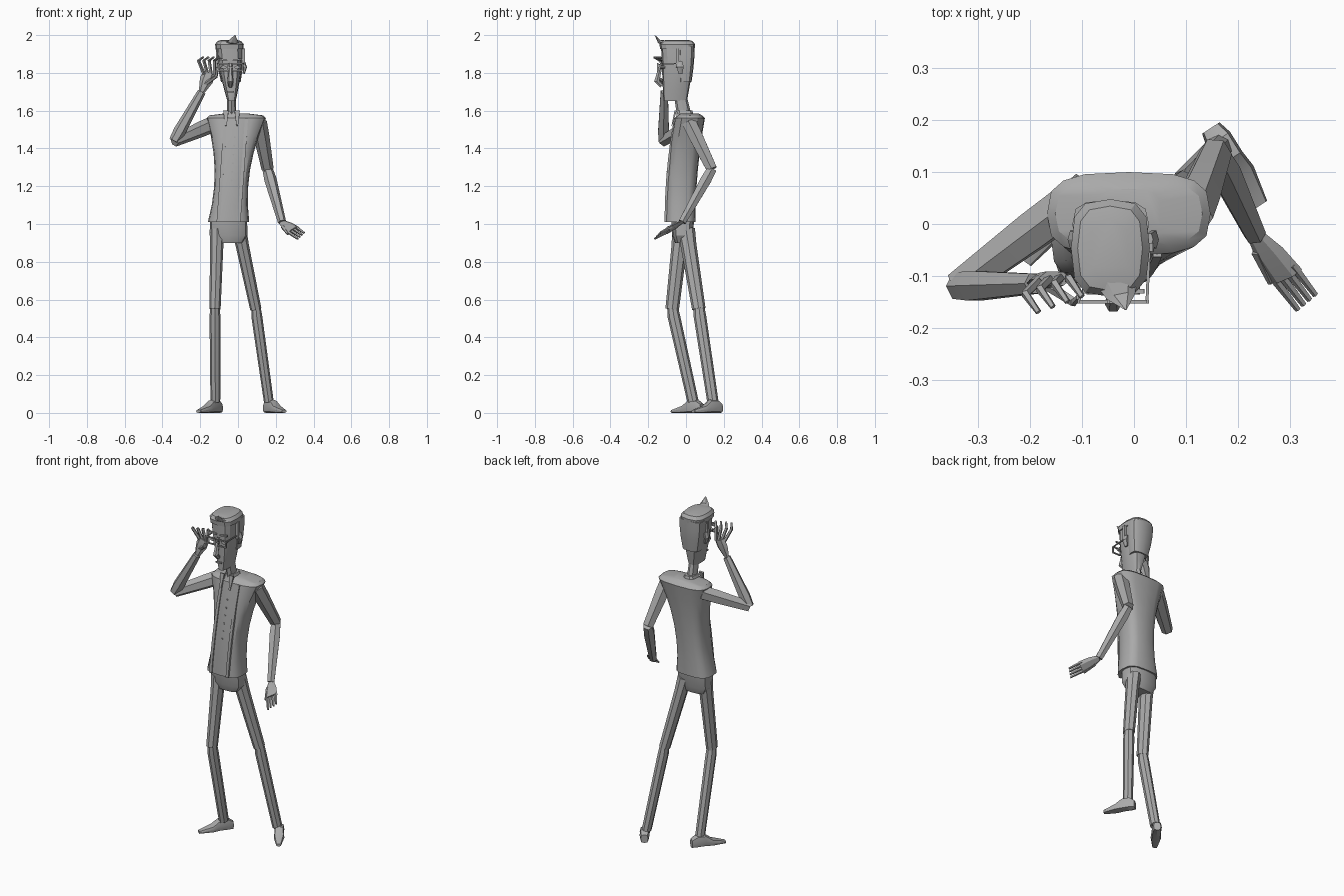
import bpy, bmesh, math
from mathutils import Vector

cube = bpy.data.objects.get("Cube")
if cube:
    bpy.data.objects.remove(cube, do_unlink=True)

colour = (.4, .4, .4, 1)
grey = bpy.data.materials.new("plain_grey")
grey.use_nodes = True
grey.diffuse_color = colour
grey.node_tree.nodes["Principled BSDF"].inputs["Base Color"].default_value = colour

RIGHT, FRONT, UP = Vector((1, 0, 0)), Vector((0, -1, 0)), Vector((0, 0, 1))
SIDES = (("right", -1), ("left", 1))


def ring(center, u, v, sides, power=1, turn=0):
    """Ellipse, or rounded box when power is below one, spanned by u and v."""
    def soften(value):
        return math.copysign(abs(value) ** power, value) if abs(value) > .001 else 0
    angles = [turn + math.tau * i / sides for i in range(sides)]
    return [center + u * soften(math.cos(a)) + v * soften(math.sin(a)) for a in angles]


def loft(name, rings):
    """Skin a list of equal rings and cap both ends."""
    bm = bmesh.new()
    rows = [[bm.verts.new(point) for point in points] for points in rings]
    for low, high in zip(rows, rows[1:]):
        for i in range(len(low)):
            bm.faces.new((low[i - 1], low[i], high[i], high[i - 1]))
    bm.faces.new(rows[0])
    bm.faces.new(rows[-1])
    bmesh.ops.recalc_face_normals(bm, faces=bm.faces)
    mesh = bpy.data.meshes.new(name)
    bm.to_mesh(mesh)
    bm.free()
    mesh.materials.append(grey)
    obj = bpy.data.objects.new(name, mesh)
    bpy.context.collection.objects.link(obj)
    bpy.ops.object.select_all(action="DESELECT")
    obj.select_set(True)
    bpy.context.view_layer.objects.active = obj
    bpy.ops.object.shade_smooth_by_angle(angle=math.radians(30))


def stack(name, sections, sides=12, power=.65):
    """Level sections, each a center with half width and half depth."""
    loft(name, [ring(Vector(center), RIGHT * width, FRONT * depth, sides, power)
                for center, width, depth in sections])


def tube(name, path, radii, flat=1, across=RIGHT, sides=6):
    """Sections square to a path; flat is the depth relative to the width."""
    points = [Vector(point) for point in path]
    turn = math.pi / 4 if sides == 4 else 0
    rings = []
    for i, (point, radius) in enumerate(zip(points, radii)):
        along = (points[min(i + 1, len(points) - 1)] - points[max(i - 1, 0)]).normalized()
        u = (across - along * across.dot(along)).normalized()
        rings.append(ring(point, u * radius, along.cross(u) * radius * flat, sides, turn=turn))
    loft(name, rings)


def bar(name, start, end, radius, across=RIGHT):
    tube(name, [start, end], [radius, radius], across=across, sides=4)


# Jacket: t runs from the hem to the shoulders, with the waist between
def torso(t):
    center = Vector((-.05 + .04 * t, -.03 + .05 * t * t, 1.01 + .55 * t))
    return center, .09 + .16 * (t - .35) ** 2, .08


def chest(t, offset):
    center, width, depth = torso(t)
    return center + RIGHT * offset + FRONT * depth * .97


shoulders, width, depth = torso(1)
yoke = [(shoulders + UP * .015, width * .9, depth * .8), (shoulders + UP * .025, width * .4, depth * .6)]
stack("jacket", [torso(i / 6) for i in range(7)] + yoke, 16)
for name, s in SIDES:
    tube(name + "_lapel", [chest(i / 5, s * .055) for i in range(6)], [.012] * 6, .7, sides=4)
for i in range(6):
    spot = chest(.4 + i / 12, 0)
    loft(f"button_{i + 1}", [ring(spot + FRONT * out, RIGHT * .005, UP * .005, 6) for out in (0, .006)])

# Neck and collar
neck = Vector((-.034, -.005, 1.55))
tube("neck", [neck, neck + FRONT * .025 + UP * .13], [.026, .022], 1.5, sides=8)
stack("collar", [(neck, .05, .055), (neck + UP * .05, .03, .04)], 10)
for name, s in SIDES:
    fold = neck + RIGHT * s * .03 + FRONT * .05
    tube(name + "_collar_flap", [fold + UP * .05, fold + FRONT * .02 - UP * .03], [.02, .006], .4, sides=4)

# Hips
pelvis = Vector((-.05, -.018, .9))
stack("hips", [(pelvis, .075, .04), (pelvis + UP * .04, .1, .055), (pelvis + UP * .14, .098, .062)])

# Trouser legs and shoes
LEGS = {
    "right": ((-.11, -.025, .97), (-.122, -.073, .55), (-.12, .037, .06), (-.095, .085, 0), (-.21, -.073, 0)),
    "left": ((.005, 0, .97), (.094, .068, .55), (.163, .142, .06), (.148, .185, 0), (.245, .037, 0))}
for name, joints in LEGS.items():
    hip, knee, ankle, heel, toe = [Vector(joint) for joint in joints]
    tube(name + "_thigh", [hip, hip.lerp(knee, .2), knee], [.04, .035, .03], 1.2, sides=8)
    tube(name + "_shin", [knee + UP * .02, knee.lerp(ankle, .08), ankle], [.024, .029, .026], 1.15, sides=8)
    across = (toe - heel).cross(UP).normalized()
    shoe = []
    for t, width, height in ((0, .02, .05), (.15, .027, .07), (.4, .026, .07), (.6, .029, .04), (1, .014, .016)):
        rise = UP * height / 2
        shoe.append(ring(heel.lerp(toe, t) + rise, across * width, rise, 8, .6))
    loft(name + "_shoe", shoe)

# Arms
ARMS = {
    "right": ((-.13, .035, 1.53), (-.338, -.12, 1.44), (-.192, -.115, 1.7)),
    "left": ((.11, .015, 1.54), (.157, .137, 1.29), (.233, -.02, 1.01))}
for name, joints in ARMS.items():
    shoulder, elbow, wrist = [Vector(joint) for joint in joints]
    tube(name + "_upper_arm", [shoulder, shoulder.lerp(elbow, .3), elbow], [.043, .042, .032])
    tube(name + "_forearm", [elbow, elbow.lerp(wrist, .2), wrist], [.028, .033, .022])
    if name == "left":
        # Lowered open hand
        across, reach = Vector((.6, .5, .55)).normalized(), Vector((.55, -.72, -.4)).normalized()
        palm = wrist + reach * .11
        tube("left_hand", [wrist, wrist + reach * .05, palm], [.018, .032, .037], .4, across)
        for i in range(4):
            base = palm + across * (.027 - .018 * i) - reach * .01
            tube(f"left_finger_{i + 1}", [base, base + reach * .08], [.009, .006], 1, across, 5)
        thumb = wrist + reach * .03 - across * .02
        tube("left_thumb", [thumb, thumb + reach * .07 - across * .02], [.012, .006], 1, across, 5)
    else:
        # Raised hand holding the glasses
        palm = wrist + Vector((.04, .01, .1))
        tube("right_hand", [wrist, wrist.lerp(palm, .6), palm], [.016, .036, .034], .45)
        for i in range(4):
            base = palm + RIGHT * (.027 - .018 * i) - UP * .01
            bend = base + Vector((-.01 * i, -.01 * i, .075))
            tip = bend + Vector((.025, -.035, .018))
            tube(f"right_finger_{i + 1}", [base, bend, tip], [.01, .009, .006], sides=5)
        thumb = wrist.lerp(palm, .4)
        tube("right_thumb", [thumb, thumb + Vector((.06, -.04, .04)), thumb + Vector((.07, -.03, .09))],
             [.012, .009, .006], sides=5)


# Head: t runs from the chin to the hairline
def skull(t, grow=0, front=-.12):
    swell = math.sin(t * math.pi / 2)
    front -= .012 * t + grow
    back = .005 + .035 * swell + grow
    center = Vector((-.034 - .011 * t, (front + back) / 2, 1.65 + .29 * t))
    return center, .022 + .046 * swell + grow, (back - front) / 2


stack("head", [skull(i / 5) for i in range(6)])

# Hair: cap, back, sideburns and swept tuft
stack("hair_top", [skull(.95, .006), skull(1.04, .008), skull(1.1, -.005), skull(1.12, -.03)])
stack("hair_back", [skull(t, .006, -.03) for t in (.35, .6, .8, 1)])
tube("hair_tuft", [(-.035, -.1, 1.955), (-.025, -.14, 1.965), (-.016, -.165, 2)], [.045, .028, .002], .4)

# Nose and mouth
face = Vector((-.04, -.13, 1.83))
tube("nose", [face + UP * .02, face + FRONT * .025 - UP * .075, face - UP * .1], [.009, .016, .012])
bar("lower_lip", face - RIGHT * .015 - UP * .13, face + RIGHT * .02 - UP * .13, .006, UP)

# Eyes, brows, ears and glasses
lens = face + FRONT * .02
for name, s in SIDES:
    out = RIGHT * s
    eye = face + out * .036
    ear = face + out * .07 - FRONT * .1
    loft(name + "_eye", [ring(eye + FRONT * step, RIGHT * .016, UP * .009, 8) for step in (-.02, .006)])
    bar(name + "_eyebrow", face + out * .012 + UP * .037, face + out * .06 + UP * .043, .006, UP)
    tube(name + "_ear", [ear - UP * .035, ear + out * .008, ear + UP * .03], [.006, .01, .007], 2)
    bar(name + "_sideburn", ear + FRONT * .015, ear + FRONT * .015 + UP * .1 - out * .002, .012)
    rim = [lens + out * .038 + RIGHT * a + UP * b for a, b in ((-.027, .018), (.027, .018), (.027, -.018), (-.027, -.018))]
    for i, corner in enumerate(rim):
        bar(f"{name}_glasses_rim_{i + 1}", rim[i - 1], corner, .005, FRONT)
    bar(name + "_glasses_arm", lens + out * .065 + UP * .015, ear + UP * .02, .004)
bar("glasses_bridge", lens - RIGHT * .012, lens + RIGHT * .012, .005, FRONT)
